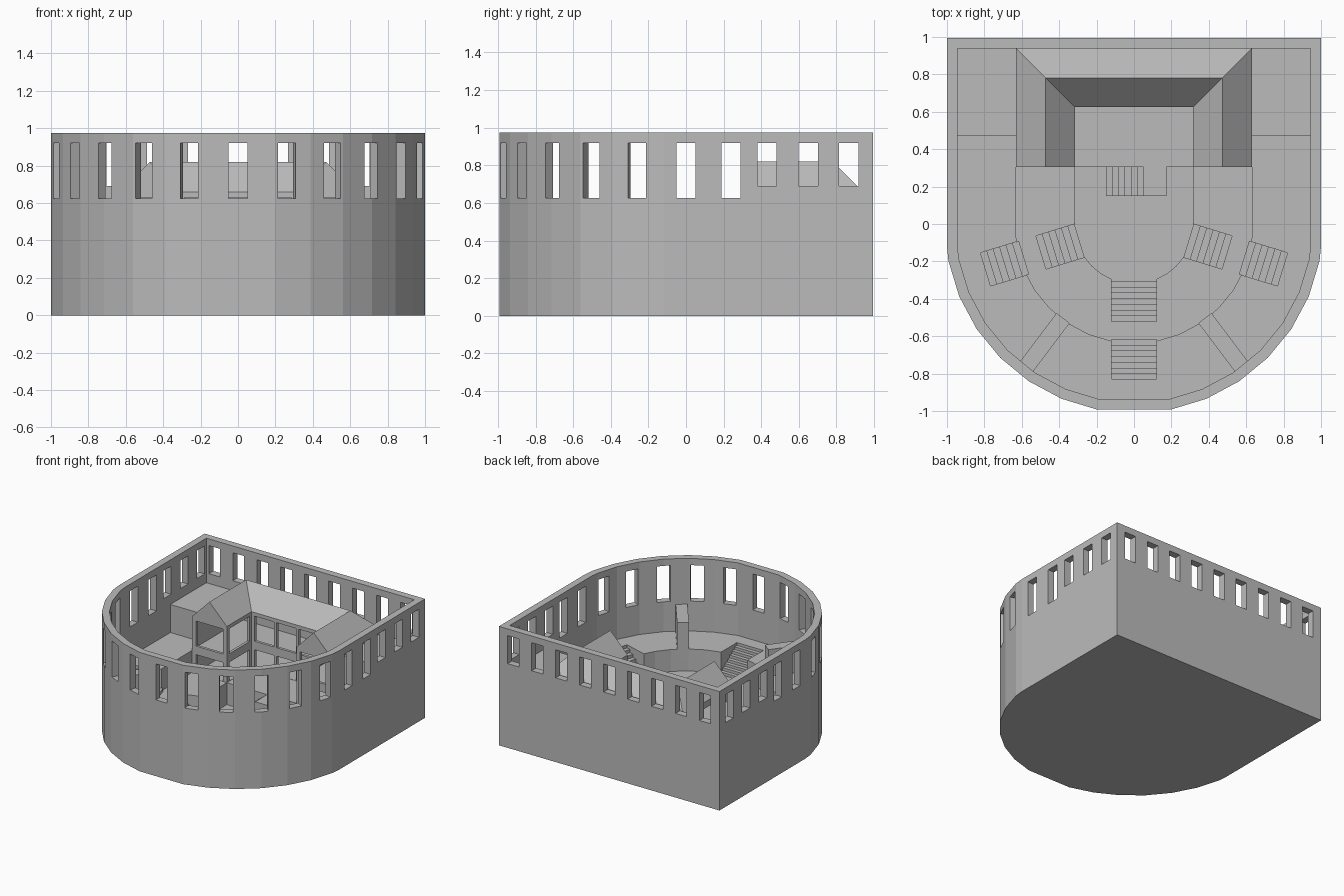
import bpy, bmesh, math
from mathutils import Matrix, Vector

if "Cube" in bpy.data.objects:
    bpy.data.objects.remove(bpy.data.objects["Cube"])

PIT, MID, UPPER, EAVE, RIDGE, TOP = 0.02, 0.20, 0.38, 0.66, 0.82, 0.975

stone = bpy.data.materials.new("grey stone")
stone.diffuse_color = (0.5, 0.5, 0.5, 1)
stone.use_nodes = True
stone.node_tree.nodes["Principled BSDF"].inputs["Base Color"].default_value = stone.diffuse_color


def finish(bm, name):
    bmesh.ops.recalc_face_normals(bm, faces=bm.faces)
    me = bpy.data.meshes.new(name)
    bm.to_mesh(me)
    bm.free()
    me.materials.append(stone)
    ob = bpy.data.objects.new(name, me)
    bpy.context.collection.objects.link(ob)
    return ob


def add_box(bm, lo, hi, turn=None):
    """Axis-aligned box, optionally turned about the vertical axis."""
    lo, hi = Vector(lo), Vector(hi)
    m = Matrix.Translation((lo + hi) / 2) @ Matrix.Diagonal((*(hi - lo), 1))
    if turn is not None:
        m = Matrix.Rotation(turn, 4, 'Z') @ m
    bmesh.ops.create_cube(bm, size=1, matrix=m)


def prism(name, outline, z0, z1):
    bm = bmesh.new()
    face = bm.faces.new([bm.verts.new((x, y, z0)) for x, y in outline])
    ext = bmesh.ops.extrude_face_region(bm, geom=[face])
    vs = [v for v in ext["geom"] if isinstance(v, bmesh.types.BMVert)]
    bmesh.ops.translate(bm, verts=vs, vec=(0, 0, z1 - z0))
    return finish(bm, name)


def cut(target, cutter):
    cutter.hide_render = True
    mod = target.modifiers.new("cut", 'BOOLEAN')
    mod.operation, mod.solver, mod.object = 'DIFFERENCE', 'EXACT', cutter
    bpy.context.view_layer.objects.active = target
    bpy.ops.object.modifier_apply(modifier=mod.name)
    bpy.data.objects.remove(cutter)


def d_outline(r, side, back):
    """D shape: 32-sided half circle at the front with flattened nose and sides."""
    step = math.radians(11.25)
    half = [(r * math.sin(k * step), -r * math.cos(k * step)) for k in range(1, 8)]
    half = [p for p in half if p[0] < side - 0.001]
    (xa, ya), (xb, yb) = half[-1], (r, 0)
    half.append((side, ya + (yb - ya) * (side - xa) / (xb - xa)))
    half.append((side, back))
    return half + [(-x, y) for x, y in reversed(half)]


FRONT = -math.pi / 2  # direction of the front, measured from +x

# Outer wall and stepped seating tiers, carved from one solid
arena = prism("outer_wall_and_tiers", d_outline(1.0115, 1.0, 0.995), 0, TOP)
cut(arena, prism("cut_upper", d_outline(0.955, 0.943, 0.937), UPPER, 1.2))
cut(arena, prism("cut_middle", d_outline(0.637, 0.63, 0.937), MID, 1.1))
cut(arena, prism("cut_pit", d_outline(0.318, 0.315, 0.305), PIT, 1.0))

# Stairs: inner radius, outer radius, bottom, top, width, direction, step count
stairs = []
for r0, r1, z0, z1 in ((0.305, 0.52, PIT, MID), (0.615, 0.83, MID, UPPER)):
    for deg, w, n in ((0, 0.24, 7), (-73, 0.185, 6), (73, 0.185, 6)):
        stairs.append((r0, r1, z0, z1, w, FRONT + math.radians(deg), n))

# Window openings and stair slots
bm = bmesh.new()
for k in range(-6, 7):                                  # tall windows on the curve
    add_box(bm, (0.85, -0.05, 0.625), (1.1, 0.05, 0.92), FRONT + math.radians(15 * k))
for s in (-1, 1):
    for y, sill in ((0.24, 0.625), (0.43, 0.69), (0.65, 0.69), (0.865, 0.69)):
        xs = sorted((s * 0.9, s * 1.1))
        add_box(bm, (xs[0], y - 0.051, sill), (xs[1], y + 0.051, 0.92))
for k in range(-4, 5):                                  # windows on the back
    x = k * 0.2175
    add_box(bm, (x - 0.051, 0.925, 0.69), (x + 0.051, 1.1, 0.92))
for r0, r1, z0, z1, w, a, n in stairs:
    add_box(bm, (r0 - 0.06, -w / 2, z0 + 0.002), (r1, w / 2, z1 + 0.1), a)
cut(arena, finish(bm, "cut_openings"))

# Stair flights set in the slots
for i, (r0, r1, z0, z1, w, a, n) in enumerate(stairs):
    bm = bmesh.new()
    d = (r1 - r0) / n
    for k in range(n):
        add_box(bm, (r0 + k * d, -w / 2, z0 - 0.01),
                (r0 + (k + 1) * d, w / 2, z0 + (z1 - z0) * (k + 1) / (n + 1)), a)
    finish(bm, f"tier_stair_{i + 1}")

# Stage stair with its landing
bm = bmesh.new()
add_box(bm, (0.05, 0.15, 0.01), (0.175, 0.31, MID))
for k in range(6):
    x = -0.15 + k * 0.2 / 6
    add_box(bm, (x, 0.15, 0.01), (x + 0.2 / 6, 0.305, PIT + (MID - PIT) * (k + 1) / 7))
finish(bm, "stage_stair")

# Radial partitions on the upper tier
for name, s in (("partition_right", 1), ("partition_left", -1)):
    bm = bmesh.new()
    add_box(bm, (0.63, -0.044, 0.3), (0.96, 0.044, 0.6), FRONT + s * math.radians(37))
    finish(bm, name)

# Flat-topped side blocks next to the stage house
for name, s in (("side_block_right", 1), ("side_block_left", -1)):
    bm = bmesh.new()
    xs = sorted((s * 0.625, s * 0.96))
    add_box(bm, (xs[0], 0.47, 0.3), (xs[1], 0.95, 0.61))
    finish(bm, name)


def u_outline(t):
    """Plan of the stage house, inset by t."""
    o, i = 0.63 - t, 0.315 + t
    f, b, m = 0.305 + t, 0.94 - t, 0.625 + t
    return [(-o, f), (-i, f), (-i, m), (i, m), (i, f), (o, f), (o, b), (-o, b)]


# U-shaped stage house with two open storeys
house = prism("stage_house", u_outline(0), MID - 0.01, EAVE)
storeys = ((MID, 0.385, MID + 0.002, 0.355), (0.405, 0.65, 0.425, 0.63))
bm = bmesh.new()
for floor, ceiling, z0, z1 in storeys:
    cut(house, prism("cut_room", u_outline(0.022), floor, ceiling))
    for s in (-1, 1):
        xs = sorted((s * 0.35, s * 0.595))
        add_box(bm, (xs[0], 0.28, z0), (xs[1], 0.335, z1))     # gable ends
        xs = sorted((s * 0.30, s * 0.345))
        add_box(bm, (xs[0], 0.34, z0), (xs[1], 0.60, z1))      # wing sides
    for k in (-1, 0, 1):                                       # back gallery
        add_box(bm, (k * 0.2 - 0.087, 0.60, z0), (k * 0.2 + 0.087, 0.66, z1))
cut(house, finish(bm, "cut_gallery"))

# Gabled roof following the U plan
bm = bmesh.new()
sections = []
for s, back in ((-1, 0), (-1, 1), (1, 1), (1, 0)):
    ys = (0.94, 0.78, 0.625) if back else (0.305,) * 3
    sections.append([bm.verts.new((s * x, y, z)) for x, y, z in
                     zip((0.63, 0.4725, 0.315), ys, (EAVE, RIDGE, EAVE))])
for a, b in zip(sections, sections[1:]):
    for j in range(3):
        bm.faces.new((a[j], a[(j + 1) % 3], b[(j + 1) % 3], b[j]))
bm.faces.new(sections[0])
bm.faces.new(sections[-1])
finish(bm, "stage_roof")
